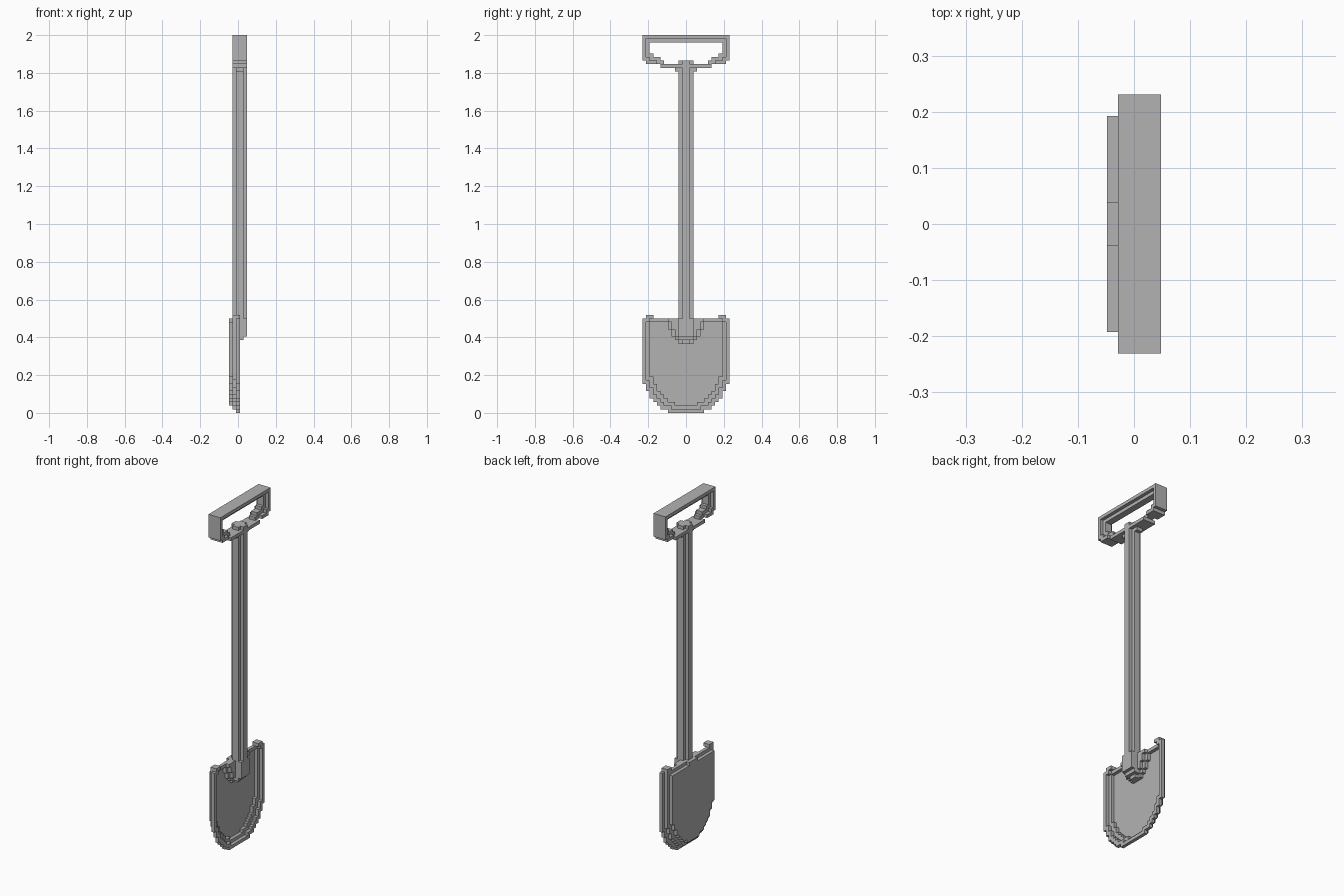
import bpy, bmesh
from mathutils import Vector

cube = bpy.data.objects.get("Cube")
if cube:
    bpy.data.objects.remove(cube, do_unlink=True)

UNIT = 2 / 104          # edge of one block
HALF = 12               # half width in blocks

metal = bpy.data.materials.new("grey_metal")
metal.use_nodes = True
GREY = (0.45, 0.45, 0.45, 1)
metal.diffuse_color = GREY
metal.node_tree.nodes["Principled BSDF"].inputs["Base Color"].default_value = GREY

AXES = [Vector((1, 0, 0)), Vector((0, 1, 0)), Vector((0, 0, 1))]


def build(name, rows, filled):
    """Skin of all blocks (layer, distance from middle, row) passing the rule."""
    cells = set()
    for k in rows:
        for i in range(5):
            for a in range(HALF):
                if filled(i, a, k):
                    cells |= {(i, a, k), (i, -1 - a, k)}
    bm = bmesh.new()
    corners = {}

    def corner(p):
        key = tuple(round(c) for c in p)
        if key not in corners:
            corners[key] = bm.verts.new(((p[0] - 2.5) * UNIT, p[1] * UNIT, p[2] * UNIT))
        return corners[key]

    for cell in cells:
        base = Vector(cell)
        for n in range(3):
            u, v = AXES[(n + 1) % 3], AXES[(n + 2) % 3]
            for side in (0, 1):
                near = base + AXES[n] * (2 * side - 1)
                if tuple(round(c) for c in near) in cells:
                    continue
                p = base + AXES[n] * side
                loop = [p, p + u, p + u + v, p + v]
                if not side:
                    loop.reverse()
                bm.faces.new([corner(q) for q in loop])
    # merge the flat areas
    bmesh.ops.dissolve_limit(bm, angle_limit=0.01, verts=bm.verts[:], edges=bm.edges[:])
    bmesh.ops.triangulate(bm, faces=[f for f in bm.faces if len(f.verts) > 4])
    mesh = bpy.data.meshes.new(name)
    bm.to_mesh(mesh)
    bm.free()
    mesh.materials.append(metal)
    obj = bpy.data.objects.new(name, mesh)
    bpy.context.collection.objects.link(obj)
    return obj


# Grip: stepped loop with a thinner inner lip; widths listed from the top row down
OUTER = [12] * 7 + [11, 7, 3]
LIP = [0] + [11] * 5 + [10, 8, 0, 3]
HOLE = [0, 0, 10, 10, 10, 9, 7, 6, 0, 0]


def grip(i, a, k):
    t = 103 - k
    if not HOLE[t] <= a < OUTER[t]:
        return False
    return i in (2, 3) if a < LIP[t] else i >= 1


build("grip", range(94, 104), grip)


# Shaft: square bar with notched corners, squared off inside the blade
def shaft(i, a, k):
    if i < 1 or a > 1:
        return False
    if k < 26:
        return k >= (21 if i == 4 else 20)
    return a == 0 or i in (2, 3)


build("shaft", range(20, 97), shaft)

# Blade: three layers of a shallow dish, each one block wider than the one behind
EDGE = [5, 7, 8, 9, 10, 10, 11, 11]


def outline(a, k, inset):
    """Inside the blade outline shrunk by a number of blocks."""
    k -= inset
    if k < 0:
        return False
    return a < (EDGE[k] if k < len(EDGE) else HALF) - inset


SOCKET = {19: 2, 20: 3, 21: 4, 22: 4, 23: 5, 24: 5}


def blade(i, a, k):
    if i > 2:
        return False
    if k == 26:                                  # small ears on the top corners
        return i > 0 and a in (9, 10)
    if i == 0:
        return outline(a, k, 2) and (k < 25 or a < 2)
    inset = 2 - i
    if not outline(a, k, inset):
        return False
    rim = not outline(a, k, inset + 1)
    socket = a < SOCKET.get(k, 0) - (i - 1)
    return rim or socket or (k == 25 and (i == 1 or a < 5 or a > 9))


build("blade", range(27), blade)


# Collar: wider block where the shaft meets the blade
build("collar", range(21, 26), lambda i, a, k: i == 2 and a < 3)
